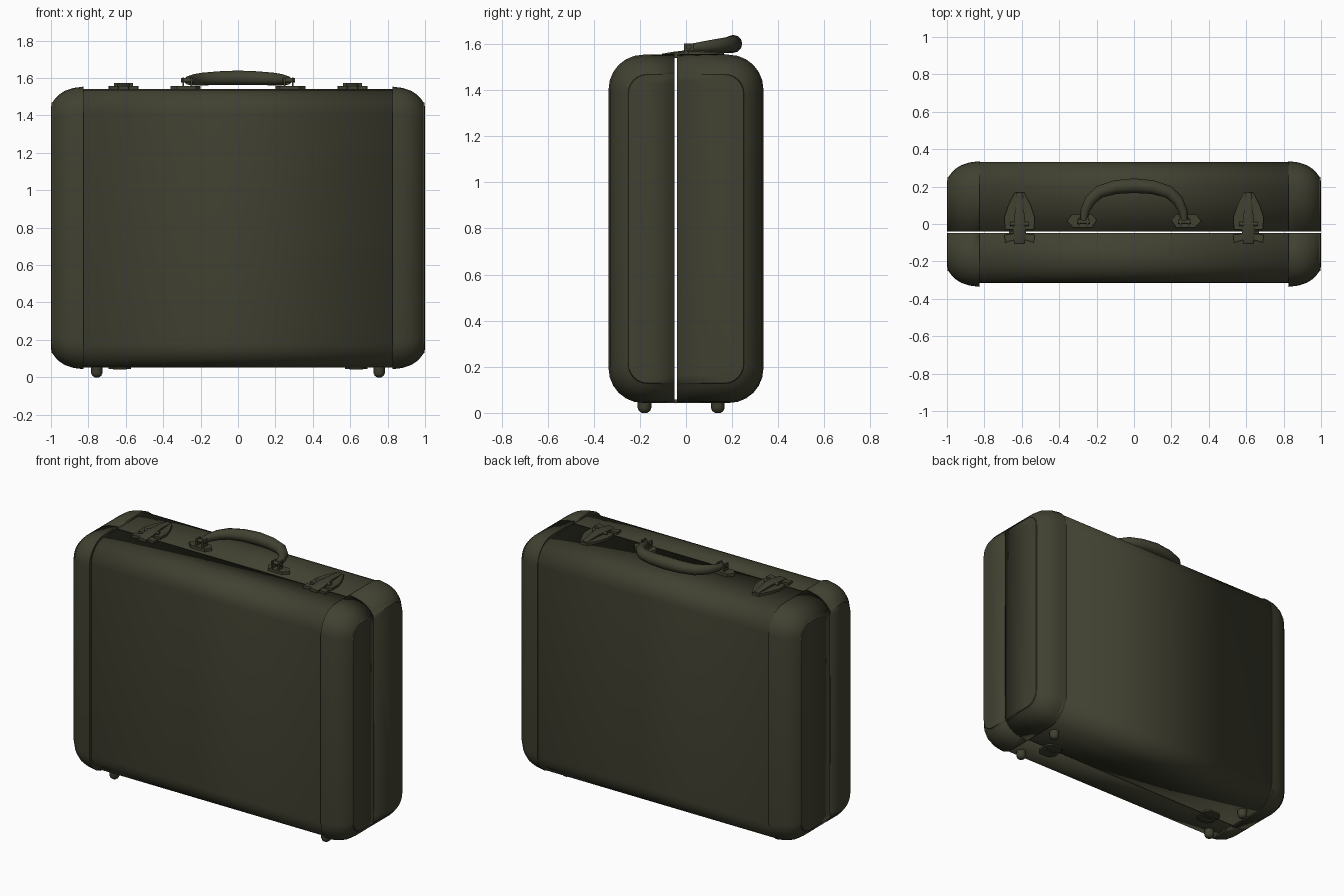
import bpy, bmesh, math
from mathutils import Vector

if "Cube" in bpy.data.objects:
    bpy.data.objects.remove(bpy.data.objects["Cube"])

olive = bpy.data.materials.new("dark olive")
olive.diffuse_color = (0.052, 0.052, 0.031, 1)
olive.use_nodes = True
olive.node_tree.nodes["Principled BSDF"].inputs["Base Color"].default_value = olive.diffuse_color
SEAM = (-0.049, -0.040)


def finish(bm, name, angle=35, thickness=0):
    bmesh.ops.recalc_face_normals(bm, faces=bm.faces[:])
    mesh = bpy.data.meshes.new(name)
    bm.to_mesh(mesh)
    bm.free()
    obj = bpy.data.objects.new(name, mesh)
    bpy.context.collection.objects.link(obj)
    mesh.materials.append(olive)
    bpy.ops.object.select_all(action='DESELECT')
    obj.select_set(True)
    bpy.context.view_layer.objects.active = obj
    bpy.ops.object.shade_smooth_by_angle(angle=math.radians(angle))
    if thickness:
        mod = obj.modifiers.new("wall", 'SOLIDIFY')
        mod.thickness, mod.offset = thickness, -1
    return obj


def rounded_rect(x, y0, y1, z0, z1, r, n=6):
    pts = []
    for k, (cy, cz) in enumerate([(y1 - r, z1 - r), (y0 + r, z1 - r), (y0 + r, z0 + r), (y1 - r, z0 + r)]):
        for i in range(n + 1):
            a = math.pi / 2 * (k + i / n)
            pts.append((x, cy + r * math.cos(a), cz + r * math.sin(a)))
    return pts


def loft(rings, cap_start=False, cap_end=False):
    bm = bmesh.new()
    loops = [[bm.verts.new(p) for p in ring] for ring in rings]
    n = len(rings[0])
    for a, b in zip(loops, loops[1:]):
        for i in range(n):
            bm.faces.new((a[i], a[(i + 1) % n], b[(i + 1) % n], b[i]))
    if cap_start:
        bm.faces.new(loops[0])
    if cap_end:
        bm.faces.new(loops[-1])
    return bm


def split_halves(make, name):
    # keep the front or back half of the shell, leaving an open seam
    for side, y, label in ((1, SEAM[0], "front"), (-1, SEAM[1], "back")):
        bm = make()
        bmesh.ops.recalc_face_normals(bm, faces=bm.faces[:])
        bmesh.ops.bisect_plane(bm, geom=bm.verts[:] + bm.edges[:] + bm.faces[:],
                               plane_co=(0, y, 0), plane_no=(0, side, 0), clear_outer=True)
        finish(bm, f"{label}_{name}", thickness=0.008)


def plate(name, outline, z0, z1):
    return finish(loft([[(x, y, z) for x, y in outline] for z in (z0, z1)], True, True), name)


def box(name, x0, x1, y0, y1, z0, z1):
    return plate(name, [(x0, y0), (x1, y0), (x1, y1), (x0, y1)], z0, z1)


def tube(name, path, radii, n=12):
    rings = []
    for i, p in enumerate(path):
        t = (path[min(i + 1, len(path) - 1)] - path[max(i - 1, 0)]).normalized()
        u = t.cross(Vector((0, 0, 1)))
        u = u.normalized() if u.length > 1e-4 else Vector((1, 0, 0))
        v = u.cross(t)
        rings.append([p + radii[i] * (u * math.cos(2 * math.pi * k / n) + v * math.sin(2 * math.pi * k / n))
                      for k in range(n)])
    return finish(loft(rings, True, True), name, 50)


# main shell between the end caps
split_halves(lambda: loft([rounded_rect(x, -0.316, 0.331, 0.053, 1.54, 0.13) for x in (-0.85, 0.85)]),
             "shell")

# rounded end caps with a slightly raised end panel: (x, inset)
CAP = [(0.825, 0.03), (0.825, 0), (0.88, 0.007), (0.925, 0.022), (0.96, 0.045),
       (0.982, 0.07), (0.99, 0.083), (0.997, 0.086), (1.0, 0.12)]
for s, label in ((-1, "left"), (1, "right")):
    split_halves(lambda: loft([rounded_rect(s * x, -0.336 + d, 0.336 - d, 0.043 + d, 1.554 - d, 0.15 - 0.75 * d)
                               for x, d in CAP], cap_end=True), f"{label}_end_cap")

# carrying handle, folded towards the back
half = [(0.268, 0.02, 1.583, 0.018), (0.262, 0.07, 1.587, 0.024), (0.235, 0.125, 1.591, 0.030),
        (0.185, 0.172, 1.595, 0.034), (0.10, 0.197, 1.599, 0.037)]
pts = [(-x, y, z, r) for x, y, z, r in half] + [(0, 0.205, 1.601, 0.039)] + half[::-1]
tube("handle", [Vector(p[:3]) for p in pts], [p[3] for p in pts])

for s, label in ((-1, "left"), (1, "right")):
    # handle mounts: hexagonal base, two ears and a pin
    plate(f"{label}_handle_base", [(s * x, y) for x, y in
          [(0.20, 0.02), (0.225, -0.018), (0.325, -0.018), (0.36, 0.015), (0.33, 0.052), (0.225, 0.052)]],
          1.536, 1.558)
    for x in (0.243, 0.288):
        plate(f"{label}_handle_ear", [(s * a, b) for a, b in
              [(x, -0.008), (x + 0.01, -0.008), (x + 0.01, 0.035), (x, 0.035)]], 1.55, 1.602)
    tube(f"{label}_handle_pin", [Vector((s * x, 0.012, 1.588)) for x in (0.235, 0.305)], [0.012] * 2, 8)

    # latch: shield plate behind the seam, catch plate before it, lever on top
    c = s * 0.612
    shield = [(0.078, -0.03), (0.08, 0.04), (0.06, 0.10), (0.025, 0.168)]
    shield = shield + [(-x, y) for x, y in shield[::-1]]
    plate(f"{label}_latch_shield", [(c + x, y) for x, y in shield], 1.535, 1.556)
    catch = [(0.078, -0.10), (0.08, -0.058), (0.035, -0.052)]
    catch = [(0.03, -0.085)] + catch + [(-x, y) for x, y in catch[::-1]] + [(-0.03, -0.085)]
    plate(f"{label}_latch_catch", [(c + x, y) for x, y in catch], 1.535, 1.556)
    ramp = [(-0.105, 1.558, 0.026), (-0.06, 1.566, 0.034), (-0.01, 1.572, 0.034),
            (0.05, 1.574, 0.026), (0.165, 1.562, 0.016)]
    finish(loft([[(c - w, y, 1.54), (c + w, y, 1.54), (c + w, y, z - 0.006), (c + w * 0.6, y, z),
                  (c - w * 0.6, y, z), (c - w, y, z - 0.006)] for y, z, w in ramp], True, True),
           f"{label}_latch_lever")
    tube(f"{label}_latch_pin", [Vector((c + x, 0.0, 1.562)) for x in (-0.05, 0.05)], [0.011] * 2, 8)

    # bottom hinge: a leaf on each half and a barrel
    h = s * 0.632
    for y0, y1, part in ((-0.052, -0.11, "front"), (-0.037, 0.022, "back")):
        plate(f"{label}_hinge_{part}_leaf",
              [(h - 0.06, y0), (h + 0.06, y0), (h + 0.06, (y0 + y1) / 2), (h + 0.035, y1),
               (h - 0.035, y1), (h - 0.06, (y0 + y1) / 2)], 0.043, 0.058)
    tube(f"{label}_hinge_barrel", [Vector((h + x, -0.0445, 0.05)) for x in (-0.035, 0.035)], [0.009] * 2, 8)

    # rounded feet
    for y, part in ((-0.18, "front"), (0.138, "back")):
        tube(f"{label}_{part}_foot", [Vector((s * 0.755, y, z)) for z in (0.065, 0.022, 0.008, 0.0)],
             [0.03, 0.03, 0.024, 0.012], 12)
